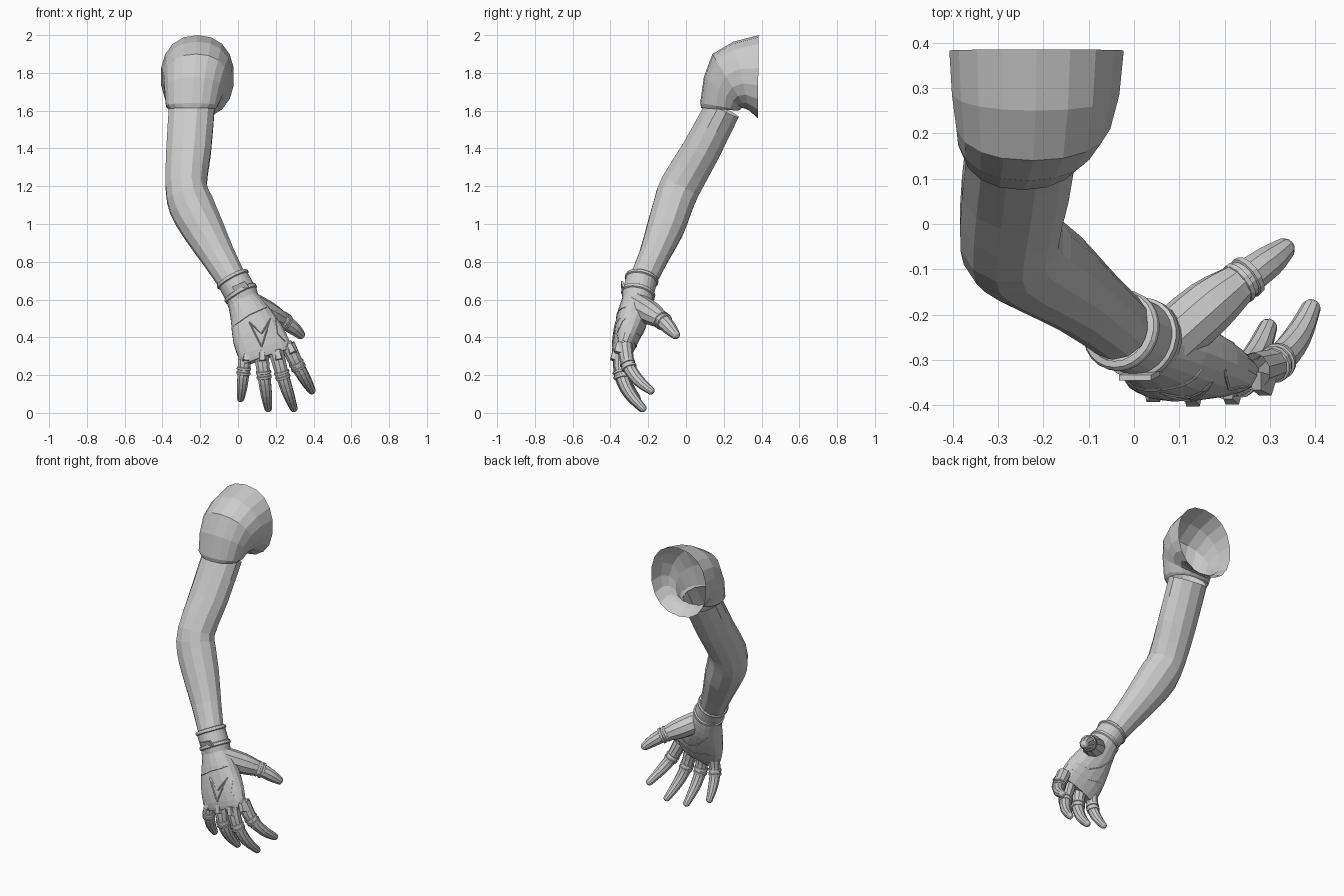
import bpy, bmesh, math
from mathutils import Vector
from mathutils.bvhtree import BVHTree

if "Cube" in bpy.data.objects:
    bpy.data.objects.remove(bpy.data.objects["Cube"])

grey = bpy.data.materials.new("light_grey")
grey.diffuse_color = (0.6, 0.6, 0.6, 1)
grey.use_nodes = True
grey.node_tree.nodes["Principled BSDF"].inputs["Base Color"].default_value = grey.diffuse_color


def finish(name, bm):
    bmesh.ops.recalc_face_normals(bm, faces=bm.faces)
    me = bpy.data.meshes.new(name)
    bm.to_mesh(me)
    bm.free()
    me.materials.append(grey)
    ob = bpy.data.objects.new(name, me)
    bpy.context.collection.objects.link(ob)
    return ob


def spow(v, p):
    return math.copysign(abs(v) ** p, v)


def loft(name, rings, sides=12, power=1.0, start=None, end=None):
    """Skin rings given as (centre, half axis u, half axis v); start/end are cap points."""
    bm = bmesh.new()
    rows = []
    for c, u, v in rings:
        row = []
        for i in range(sides):
            a = 2 * math.pi * (i + 0.5) / sides
            row.append(bm.verts.new(c + u * spow(math.cos(a), power) + v * spow(math.sin(a), power)))
        rows.append(row)
    for r0, r1 in zip(rows, rows[1:]):
        for i in range(sides):
            j = (i + 1) % sides
            bm.faces.new((r0[i], r0[j], r1[j], r1[i]))
    for tip, row in ((start, rows[0]), (end, rows[-1])):
        if tip is not None:
            t = bm.verts.new(tip)
            for i in range(sides):
                bm.faces.new((row[i], row[(i + 1) % sides], t))
    return finish(name, bm)


def frame(c, d, ru, rv):
    d = d.normalized()
    u = Vector((1, 0, 0))
    u = (u - d * u.dot(d)).normalized()
    return c, u * ru, d.cross(u) * rv


def smooth_path(pts, n):
    """Catmull-Rom through tuples of any length."""
    out = []
    for i in range(len(pts) - 1):
        p0, p1, p2, p3 = (pts[min(max(i + k, 0), len(pts) - 1)] for k in (-1, 0, 1, 2))
        for s in range(n):
            t = s / n
            out.append([0.5 * (2 * b + (c - a) * t + (2 * a - 5 * b + 4 * c - d) * t * t
                               + (3 * b - a - 3 * c + d) * t ** 3)
                        for a, b, c, d in zip(p0, p1, p2, p3)])
    return out + [list(pts[-1])]


def sweep(name, pts, sides=12, n=2, power=1.0, cap=False):
    """Limb along points (x, y, z, half width, half depth)."""
    path = smooth_path(pts, n)
    pos = [Vector(p[:3]) for p in path]
    rings = []
    for i, p in enumerate(path):
        d = pos[min(i + 1, len(pos) - 1)] - pos[max(i - 1, 0)]
        rings.append(frame(pos[i], d, p[3], p[4]))
    end = None
    if cap:
        d = (pos[-1] - pos[-2]).normalized()
        r = path[-1][3]
        rings.append(frame(pos[-1] + d * r * 0.45, d, r * 0.7, r * 0.7))
        end = pos[-1] + d * r * 0.75
    return loft(name, rings, sides, power, None, end)


def band(name, a, b, profile, sides=20, flat=1.0):
    """Stepped collar from a to b with profile (t, radius)."""
    a, b = Vector(a), Vector(b)
    return loft(name, [frame(a.lerp(b, t), b - a, r, r * flat) for t, r in profile], sides)


# shoulder shell, open towards the back: (top y, z), (bottom y, z), centre x, half width
shoulder = [((0.385, 2.0), (0.38, 1.56), -0.215, 0.195),
            ((0.25, 1.965), (0.335, 1.60), -0.217, 0.187),
            ((0.14, 1.90), (0.315, 1.61), -0.222, 0.172),
            ((0.095, 1.78), (0.295, 1.615), -0.235, 0.155),
            ((0.075, 1.64), (0.285, 1.605), -0.245, 0.138),
            ((0.08, 1.615), (0.275, 1.60), -0.245, 0.122)]
rings = []
for (y0, z0), (y1, z1), x, w in shoulder:
    rings.append((Vector((x, (y0 + y1) / 2, (z0 + z1) / 2)), Vector((w, 0, 0)),
                  Vector((0, (y0 - y1) / 2, (z0 - z1) / 2))))
loft("shoulder_shell", rings, 18, 0.9)

# upper arm, elbow and forearm
sweep("arm", [(-0.245, 0.195, 1.61, 0.125, 0.098), (-0.262, 0.075, 1.38, 0.122, 0.105),
              (-0.275, -0.03, 1.20, 0.112, 0.112), (-0.248, -0.068, 1.10, 0.122, 0.108),
              (-0.188, -0.108, 0.98, 0.113, 0.102), (-0.105, -0.17, 0.83, 0.092, 0.082),
              (-0.03, -0.23, 0.70, 0.078, 0.075)], 12, 2)

# wrist cuff with raised rims
band("wrist_cuff", (-0.035, -0.232, 0.72), (0.035, -0.262, 0.595),
     [(0, 0.074), (0.02, 0.088), (0.07, 0.093), (0.14, 0.093), (0.17, 0.086), (0.62, 0.086),
      (0.65, 0.094), (0.76, 0.094), (0.79, 0.087), (1, 0.08)], 24, 0.97)

# palm and back of the hand
hand = sweep("hand", [(0.005, -0.25, 0.64, 0.08, 0.08), (0.028, -0.258, 0.59, 0.086, 0.082),
                      (0.062, -0.278, 0.52, 0.108, 0.085), (0.102, -0.31, 0.42, 0.137, 0.073),
                      (0.138, -0.335, 0.335, 0.143, 0.056), (0.153, -0.345, 0.295, 0.132, 0.042)],
             18, 2, 0.88, cap=False)
bm = bmesh.new()
bm.from_mesh(hand.data)
bmesh.ops.holes_fill(bm, edges=[e for e in bm.edges if e.is_boundary], sides=0)
tree = BVHTree.FromBMesh(bm)
bm.to_mesh(hand.data)
bm.free()

# fingers and thumb, each with a double ring: points, ring segment, ring position
fingers = {
    "little_finger": ([(0.04, -0.335, 0.33, 0.038), (0.03, -0.337, 0.22, 0.033),
                       (0.022, -0.305, 0.14, 0.029), (0.014, -0.255, 0.072, 0.019)], 1),
    "ring_finger": ([(0.12, -0.345, 0.33, 0.042), (0.137, -0.345, 0.20, 0.036),
                     (0.15, -0.30, 0.10, 0.031), (0.16, -0.23, 0.02, 0.02)], 1),
    "middle_finger": ([(0.20, -0.345, 0.33, 0.042), (0.235, -0.34, 0.20, 0.036),
                       (0.267, -0.295, 0.10, 0.031), (0.297, -0.225, 0.02, 0.02)], 1),
    "index_finger": ([(0.262, -0.325, 0.36, 0.042), (0.315, -0.305, 0.25, 0.036),
                      (0.36, -0.25, 0.17, 0.031), (0.392, -0.182, 0.115, 0.021)], 1),
    "thumb": ([(0.07, -0.265, 0.575, 0.065), (0.165, -0.182, 0.525, 0.062),
               (0.243, -0.122, 0.485, 0.043), (0.295, -0.085, 0.447, 0.037),
               (0.335, -0.052, 0.41, 0.024)], 2),
}
for name, (pts, seg) in fingers.items():
    sweep(name, [(*p, p[3]) for p in pts], 10, 3, cap=True)
    a, b = Vector(pts[seg][:3]), Vector(pts[seg + 1][:3])
    d = (a - Vector(pts[seg - 1][:3])).normalized() * 0.6 + (b - a).normalized() * 0.4
    r = pts[seg][3]
    band(name + "_ring", a - d * 0.024, a + d * 0.02,
         [(0, r), (0.05, r + 0.005), (0.3, r + 0.006), (0.35, r + 0.001), (0.6, r + 0.001),
          (0.65, r + 0.006), (0.95, r + 0.004), (1, r - 0.003)], 14)

# knuckle guards: tapered blocks on the back of the hand
for i, (x, y, z, lean) in enumerate([(0.045, -0.373, 0.305, -0.1), (0.128, -0.382, 0.305, 0.08),
                                     (0.212, -0.378, 0.31, 0.2), (0.28, -0.358, 0.345, 0.4)]):
    bm = bmesh.new()
    bmesh.ops.create_cube(bm, size=1)
    for v in bm.verts:
        s = 0.65 if v.co.y < 0 else 1.0
        w = 1.0 if v.co.z < 0 else 0.7
        px, pz = v.co.x * 0.046 * s * w, v.co.z * 0.075 * s
        py = v.co.y * 0.04 + (0.012 if v.co.z > 0 else 0)
        v.co = Vector((x + px * math.cos(lean) - pz * math.sin(lean), y + py,
                       z + pz * math.cos(lean) + px * math.sin(lean)))
    finish("knuckle_guard_%d" % (i + 1), bm)


# raised seams projected onto the glove from the front (-1) or the palm side (+1)
def seam(name, xz, side=-1, r=0.004):
    pts = []
    for (x0, z0), (x1, z1) in zip(xz, xz[1:]):
        for k in range(6):
            x, z = x0 + (x1 - x0) * k / 5, z0 + (z1 - z0) * k / 5
            hit = tree.ray_cast(Vector((x, side, z)), Vector((0, -side, 0)))[0]
            if hit:
                pts.append(hit)
    if len(pts) < 2:
        return
    bm = bmesh.new()
    for a, b in zip(pts, pts[1:]):
        if (b - a).length < 1e-5:
            continue
        q = (b - a).normalized()
        w = q.cross(Vector((0, 1, 0))).normalized() * r
        n = w.cross(q).normalized() * r
        ra, rb = ([bm.verts.new(p + o) for o in (w, n, -w, -n)] for p in (a, b))
        for i in range(4):
            bm.faces.new((ra[i], ra[i - 1], rb[i - 1], rb[i]))
    finish(name, bm)


seam("glove_diagonal_seam", [(-0.025, 0.46), (0.06, 0.52), (0.15, 0.56)])
seam("back_panel_seam", [(0.06, 0.48), (0.125, 0.35), (0.172, 0.5), (0.125, 0.42), (0.06, 0.48)])
seam("side_seam", [(0.20, 0.50), (0.21, 0.42), (0.25, 0.38)])
seam("palm_seam", [(-0.01, 0.50), (0.07, 0.43), (0.14, 0.40), (0.22, 0.42)], 1)
seam("palm_lower_seam", [(0.02, 0.36), (0.13, 0.345), (0.24, 0.38)], 1)

# cuff closing plate on the front
bm = bmesh.new()
bmesh.ops.create_cube(bm, size=1)
for v in bm.verts:
    v.co = Vector((0.012 + v.co.x * 0.07 + v.co.z * -0.02, -0.334 + v.co.y * 0.012 - v.co.z * 0.01,
                   0.667 + v.co.z * 0.03 + v.co.x * 0.03))
finish("cuff_plate", bm)
